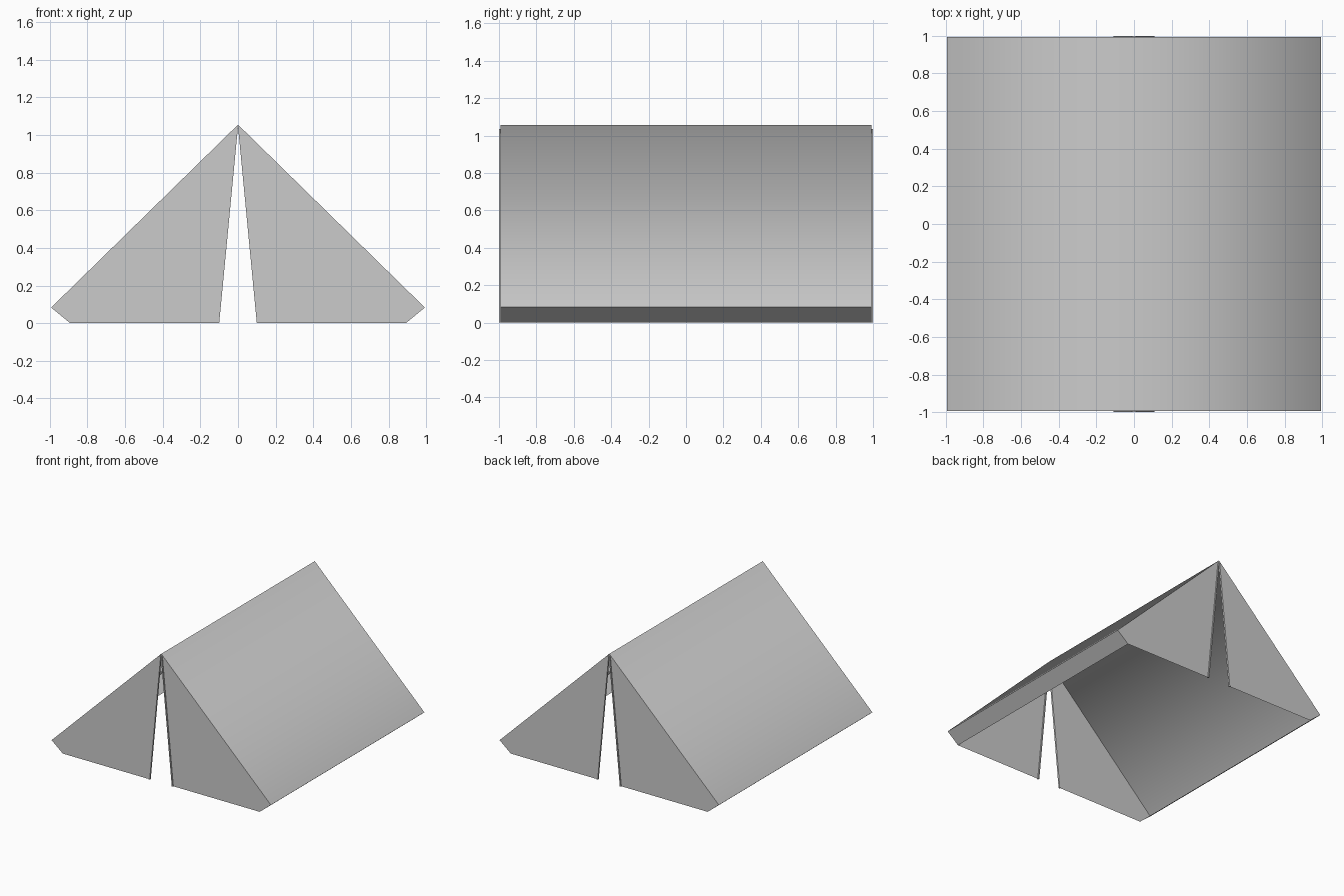
import bpy, bmesh, math

if "Cube" in bpy.data.objects:
    bpy.data.objects.remove(bpy.data.objects["Cube"])

W, TOP, KNEE, FOOT = 0.993, 1.055, 0.083, 0.892   # half width, ridge, hem fold, hem foot
END = 0.993                                       # y of the end walls


def make(name, verts, faces, mirror=False):
    me = bpy.data.meshes.new(name)
    me.from_pydata(verts, [], faces)
    bm = bmesh.new()
    bm.from_mesh(me)
    if mirror:
        # outward facing on the front (-y) side
        bmesh.ops.recalc_face_normals(bm, faces=bm.faces)
        if len(bm.faces) == 1 and bm.faces[0].normal.y > 0:
            bm.faces[0].normal_flip()
    bm.to_mesh(me)
    bm.free()
    ob = bpy.data.objects.new(name, me)
    bpy.context.collection.objects.link(ob)
    if mirror:
        mod = ob.modifiers.new("Mirror", 'MIRROR')
        mod.use_axis = (True, True, False)
        mod.use_mirror_merge = False
    return ob


# Roof sheet: one profile swept along y, with the hems folded under
profile = [(-FOOT, 0), (-W, KNEE), (0, TOP), (W, KNEE), (FOOT, 0)]
n = len(profile)
verts = [(x, y, z) for y in (-END, END) for x, z in profile]
roof = make("roof", verts, [(i, i + 1, n + i + 1, n + i) for i in range(n - 1)])
for p in roof.data.polygons:
    if p.normal.z * (1 if p.index in (1, 2) else -1) < 0:
        p.flip()
bpy.ops.object.select_all(action='DESELECT')
roof.select_set(True)
bpy.context.view_layer.objects.active = roof
bpy.ops.object.shade_smooth_by_angle(angle=math.radians(89.5))

# End wall halves, leaving a tapering slit in the middle
outline = [(0, TOP), (W, KNEE), (FOOT, 0), (0.105, 0), (0.002, 1.035)]
make("end_wall", [(x, -END, z) for x, z in outline], [tuple(range(5))], True)

# Thin door hems along the slit edges
strip = [(0.1, 0), (0.11, 0), (0.011, 1.035), (0.001, 1.035)]
sv = [(x, y, z) for y in (-1.0, -0.986) for x, z in strip]
sf = [(0, 1, 2, 3), (7, 6, 5, 4)] + [(i, i + 4, (i + 1) % 4 + 4, (i + 1) % 4) for i in range(4)]
make("door_hem", sv, sf, True)
